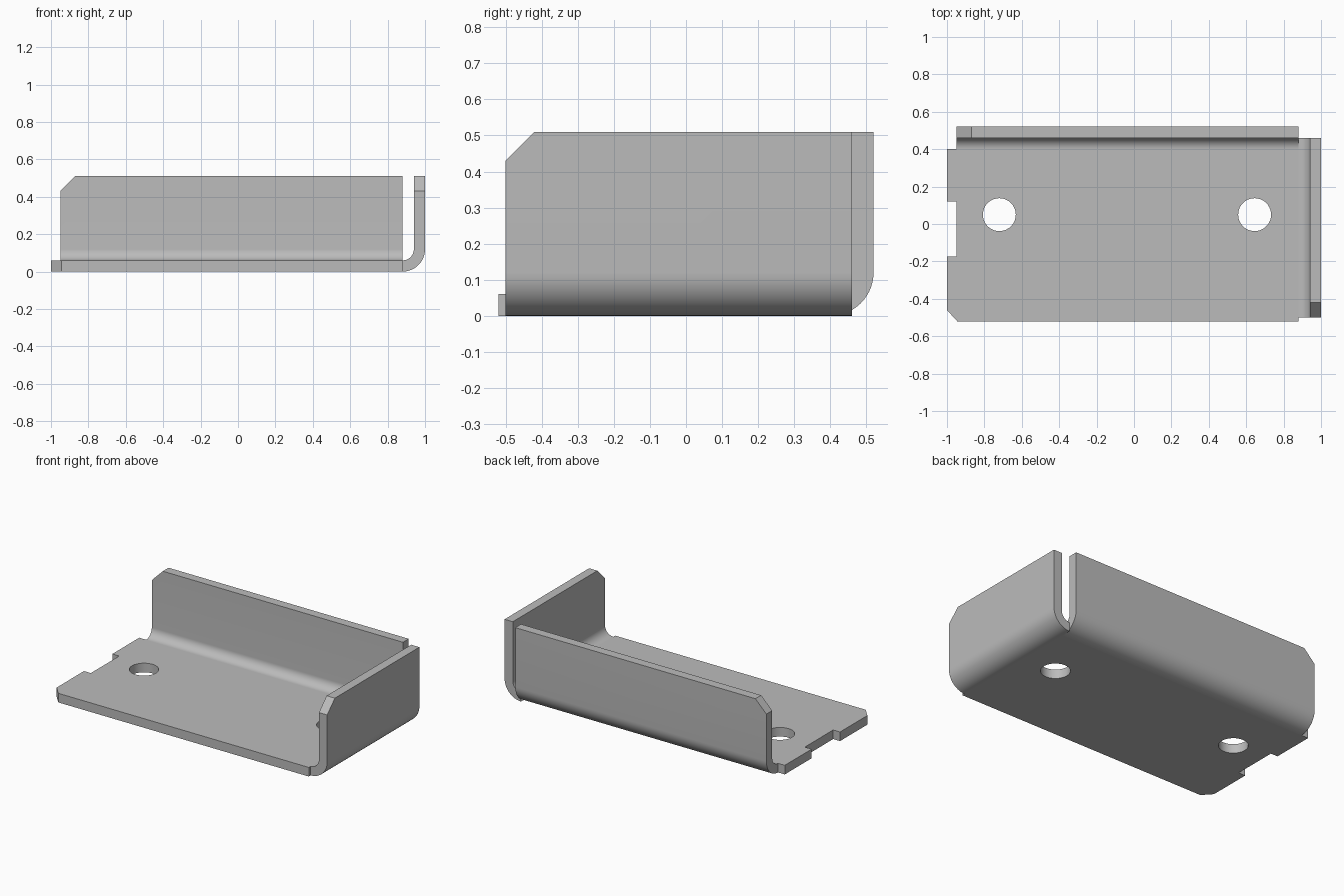
import bpy, bmesh
from math import sin, cos, pi, radians
from mathutils import Vector

if "Cube" in bpy.data.objects:
    bpy.data.objects.remove(bpy.data.objects["Cube"])

THICK, BEND, HEIGHT, CHAMFER = 0.06, 0.12, 0.51, 0.08
FOLD_X, FOLD_Y = 0.88, 0.40

steel = bpy.data.materials.new("grey steel")
steel.use_nodes = True
colour = (0.5, 0.5, 0.5, 1)
steel.diffuse_color = colour
steel.node_tree.nodes["Principled BSDF"].inputs["Base Color"].default_value = colour


def finish(bm, name):
    mesh = bpy.data.meshes.new(name)
    bm.to_mesh(mesh)
    bm.free()
    obj = bpy.data.objects.new(name, mesh)
    bpy.context.collection.objects.link(obj)
    mesh.materials.append(steel)
    bpy.ops.object.select_all(action="DESELECT")
    obj.select_set(True)
    bpy.context.view_layer.objects.active = obj
    bpy.ops.object.shade_smooth_by_angle(angle=radians(30))


def arc(cx, cy, r, start, end, steps):
    angles = [start + (end - start) * i / steps for i in range(steps + 1)]
    return [(cx + r * cos(a), cy + r * sin(a)) for a in angles]


# Flat plate: notched outline with two round holes, extruded upward
def base_plate():
    outline = [(-1, -0.46), (-0.945, -0.52), (FOLD_X, -0.52), (FOLD_X, FOLD_Y),
               (-1, FOLD_Y), (-1, 0.12), (-0.95, 0.12), (-0.95, -0.175), (-1, -0.175)]
    holes = [arc(x, 0.05, 0.088, 0, 2 * pi, 40)[:-1] for x in (-0.72, 0.645)]
    bm = bmesh.new()
    edges = []
    for loop in [outline] + holes:
        vs = [bm.verts.new((x, y, 0)) for x, y in loop]
        edges += [bm.edges.new((v, vs[i - 1])) for i, v in enumerate(vs)]
    bmesh.ops.triangle_fill(bm, edges=edges, use_beauty=True, normal=(0, 0, 1))
    bmesh.ops.dissolve_limit(bm, angle_limit=0.01, verts=[], edges=bm.edges[:])
    top = bmesh.ops.extrude_face_region(bm, geom=bm.faces[:])["geom"]
    bmesh.ops.translate(bm, vec=(0, 0, THICK),
                        verts=[g for g in top if isinstance(g, bmesh.types.BMVert)])
    bmesh.ops.recalc_face_normals(bm, faces=bm.faces[:])
    finish(bm, "base_plate")


# Upturned flange: bent section swept from start to end, one top corner cut off
def flange(name, start, end, place, along):
    section = (arc(0, BEND, BEND, -pi / 2, 0, 14)
               + [(BEND, HEIGHT), (BEND - THICK, HEIGHT)]
               + arc(0, BEND, BEND - THICK, 0, -pi / 2, 14))
    bm = bmesh.new()
    a, b = [[bm.verts.new(place(s, u, z)) for u, z in section] for s in (start, end)]
    bm.faces.new(a)
    bm.faces.new(b)
    for i in range(len(a)):
        bm.faces.new((a[i - 1], a[i], b[i], b[i - 1]))
    cut = bmesh.ops.bisect_plane(
        bm, geom=bm.verts[:] + bm.edges[:] + bm.faces[:],
        plane_co=place(start, 0, HEIGHT - CHAMFER),
        plane_no=Vector((0, 0, 1)) - Vector(along), clear_outer=True)["geom_cut"]
    bmesh.ops.edgeloop_fill(bm, edges=[e for e in cut if isinstance(e, bmesh.types.BMEdge)])
    bmesh.ops.recalc_face_normals(bm, faces=bm.faces[:])
    # Open the hidden face where the bend meets the plate
    joint = [f for f in bm.faces if all(v in (a[0], a[-1], b[0], b[-1]) for v in f.verts)]
    bmesh.ops.delete(bm, geom=joint, context="FACES")
    finish(bm, name)


base_plate()
flange("back_flange", -0.95, FOLD_X, lambda s, u, z: (s, FOLD_Y + u, z), (1, 0, 0))
flange("left_flange", -0.50, 0.46, lambda s, u, z: (FOLD_X + u, s, z), (0, 1, 0))
